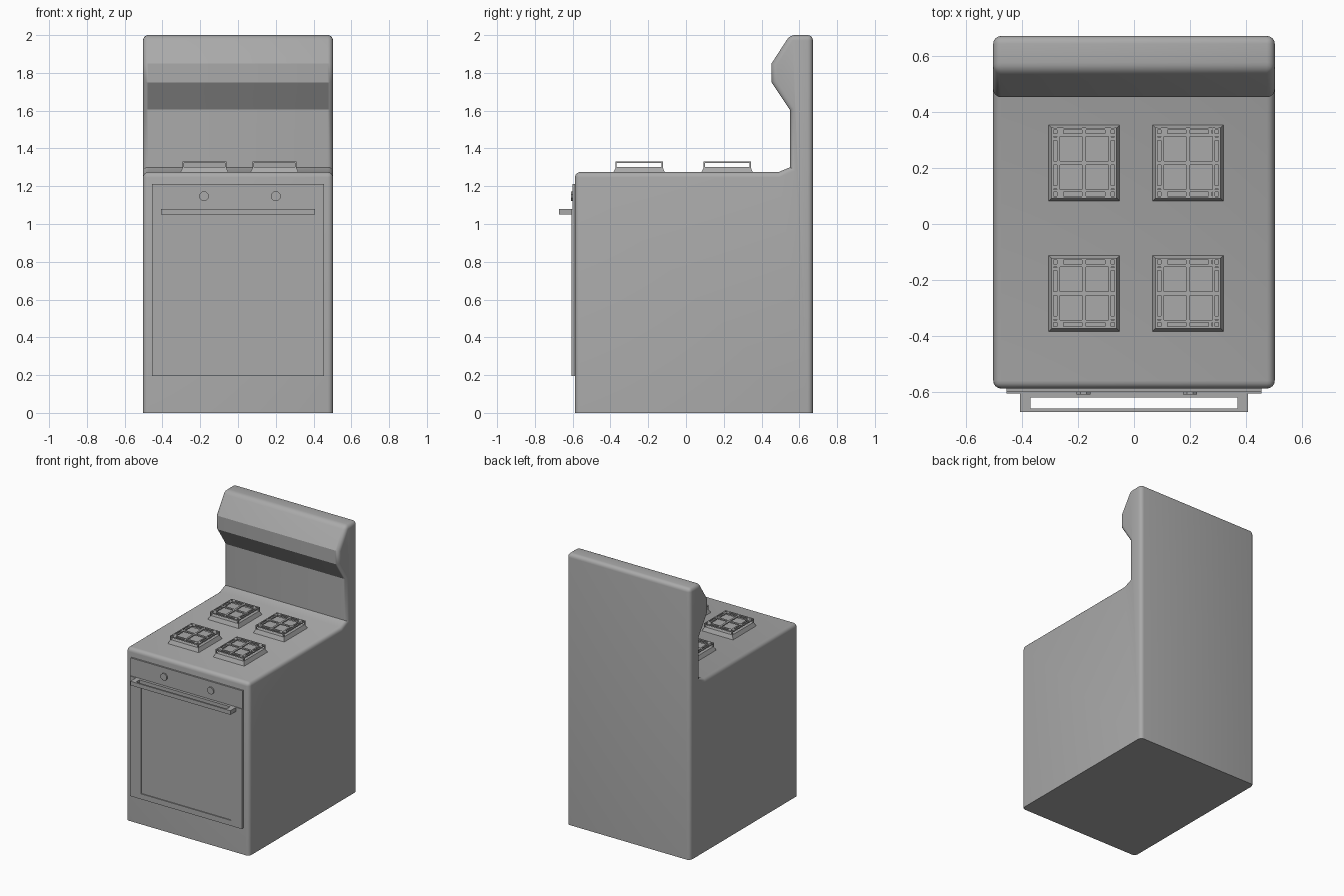
import bpy, bmesh, math
from mathutils import Matrix, Vector

cube = bpy.data.objects.get("Cube")
if cube:
    bpy.data.objects.remove(cube, do_unlink=True)

grey = bpy.data.materials.new("stove_grey")
grey.use_nodes = True
COLOUR = (0.4, 0.4, 0.4, 1)
grey.diffuse_color = COLOUR
grey.node_tree.nodes["Principled BSDF"].inputs["Base Color"].default_value = COLOUR


def finish(bm, name):
    bmesh.ops.recalc_face_normals(bm, faces=bm.faces)
    mesh = bpy.data.meshes.new(name)
    bm.to_mesh(mesh)
    bm.free()
    mesh.materials.append(grey)
    obj = bpy.data.objects.new(name, mesh)
    bpy.context.collection.objects.link(obj)
    return obj


def add_box(bm, x, y, z):
    """Add a box given its (min, max) range on each axis."""
    centre = Vector([(a + b) / 2 for a, b in (x, y, z)])
    size = [b - a for a, b in (x, y, z)]
    m = Matrix.Translation(centre) @ Matrix.Diagonal((*size, 1))
    return bmesh.ops.create_cube(bm, size=1, matrix=m)["verts"]


def boxes(name, ranges):
    bm = bmesh.new()
    for r in ranges:
        add_box(bm, *r)
    return finish(bm, name)


# Body and backsplash: one side profile extruded across the width
profile = [(-0.588, 0), (0.672, 0), (0.672, 2), (0.55, 2), (0.453, 1.85),
           (0.453, 1.75), (0.55, 1.605), (0.55, 1.3), (0.49, 1.275), (-0.588, 1.275)]
bm = bmesh.new()
side = bm.faces.new([bm.verts.new((-0.503, y, z)) for y, z in profile])
moved = bmesh.ops.extrude_face_region(bm, geom=[side])["geom"]
bmesh.ops.translate(bm, vec=(1.006, 0, 0),
                    verts=[v for v in moved if isinstance(v, bmesh.types.BMVert)])
bmesh.ops.recalc_face_normals(bm, faces=bm.faces)
rounded = [e for e in bm.edges
           if max(v.co.z for v in e.verts) > 0.01
           and e.calc_face_angle_signed(0) > math.radians(50)]
bmesh.ops.bevel(bm, geom=rounded, offset=0.028, segments=4, profile=0.5,
                affect='EDGES', clamp_overlap=True)
body = finish(bm, "body")
bpy.ops.object.select_all(action='DESELECT')
body.select_set(True)
bpy.context.view_layer.objects.active = body
bpy.ops.object.shade_smooth_by_angle(angle=math.radians(30))

# Oven door: frame around a recessed pane
FRONT = (-0.606, -0.585)
boxes("door_frame", [
    ((-0.455, -0.367), FRONT, (0.195, 1.08)),
    ((0.367, 0.455), FRONT, (0.195, 1.08)),
    ((-0.367, 0.367), FRONT, (0.195, 0.235)),
    ((-0.367, 0.367), FRONT, (1.05, 1.08)),
])
boxes("door_pane", [((-0.367, 0.367), (-0.599, -0.585), (0.235, 1.05))])
boxes("control_panel", [((-0.455, 0.455), (-0.6, -0.585), (1.08, 1.212))])

# Handle: two arms, a mounting rail and a grip
HZ = (1.05, 1.08)
boxes("door_handle", [
    ((-0.408, -0.37), (-0.672, -0.6), HZ),
    ((0.37, 0.408), (-0.672, -0.6), HZ),
    ((-0.37, 0.37), (-0.62, -0.6), HZ),
    ((-0.37, 0.37), (-0.672, -0.659), HZ),
])

# Control knobs
for label, x in (("right", -0.18), ("left", 0.2)):
    bm = bmesh.new()
    bmesh.ops.create_cone(
        bm, cap_ends=True, segments=8, radius1=0.027, radius2=0.027, depth=0.014,
        matrix=Matrix.Translation((x, -0.602, 1.147))
        @ Matrix.Rotation(math.pi / 2, 4, 'X') @ Matrix.Rotation(math.pi / 8, 4, 'Z'))
    finish(bm, label + "_knob")

# Burners: tapered base with a raised grate
for row, cy in (("back", 0.218), ("front", -0.248)):
    for label, cx in (("right", -0.178), ("left", 0.193)):
        hx, hy = 0.129, 0.138
        bm = bmesh.new()
        verts = add_box(bm, (cx - hx, cx + hx), (cy - hy, cy + hy), (1.27, 1.303))
        for v in verts:
            if v.co.z > 1.29:
                v.co.x = cx + (v.co.x - cx) * 0.88
                v.co.y = cy + (v.co.y - cy) * 0.89
        finish(bm, f"{row}_{label}_burner_base")

        gx, gy, top = 0.116, 0.126, (1.322, 1.33)
        parts = []
        for t, w in ((0, 0.007), (0.79, 0.005), (0.97, 0.0035)):
            for s in ((-1, 1) if t else (1,)):
                x, y = cx + s * t * gx, cy + s * t * gy
                parts.append(((x - w, x + w), (cy - gy, cy + gy), top))
                parts.append(((cx - gx, cx + gx), (y - w, y + w), top))
        # Corner posts
        for sx in (-1, 1):
            for sy in (-1, 1):
                x, y = cx + sx * 0.97 * gx, cy + sy * 0.97 * gy
                parts.append(((x - 0.0035, x + 0.0035), (y - 0.0035, y + 0.0035),
                              (1.3, 1.325)))
        # Short links between the outer and inner rings
        for s in (-1, 1):
            for u in (-1, 1):
                a, b = sorted((s * 0.79, s))
                x, y = cx + u * 0.69 * gx, cy + u * 0.69 * gy
                parts.append(((x - 0.006, x + 0.006), (cy + a * gy, cy + b * gy), top))
                parts.append(((cx + a * gx, cx + b * gx), (y - 0.006, y + 0.006), top))
        boxes(f"{row}_{label}_grate", parts)
